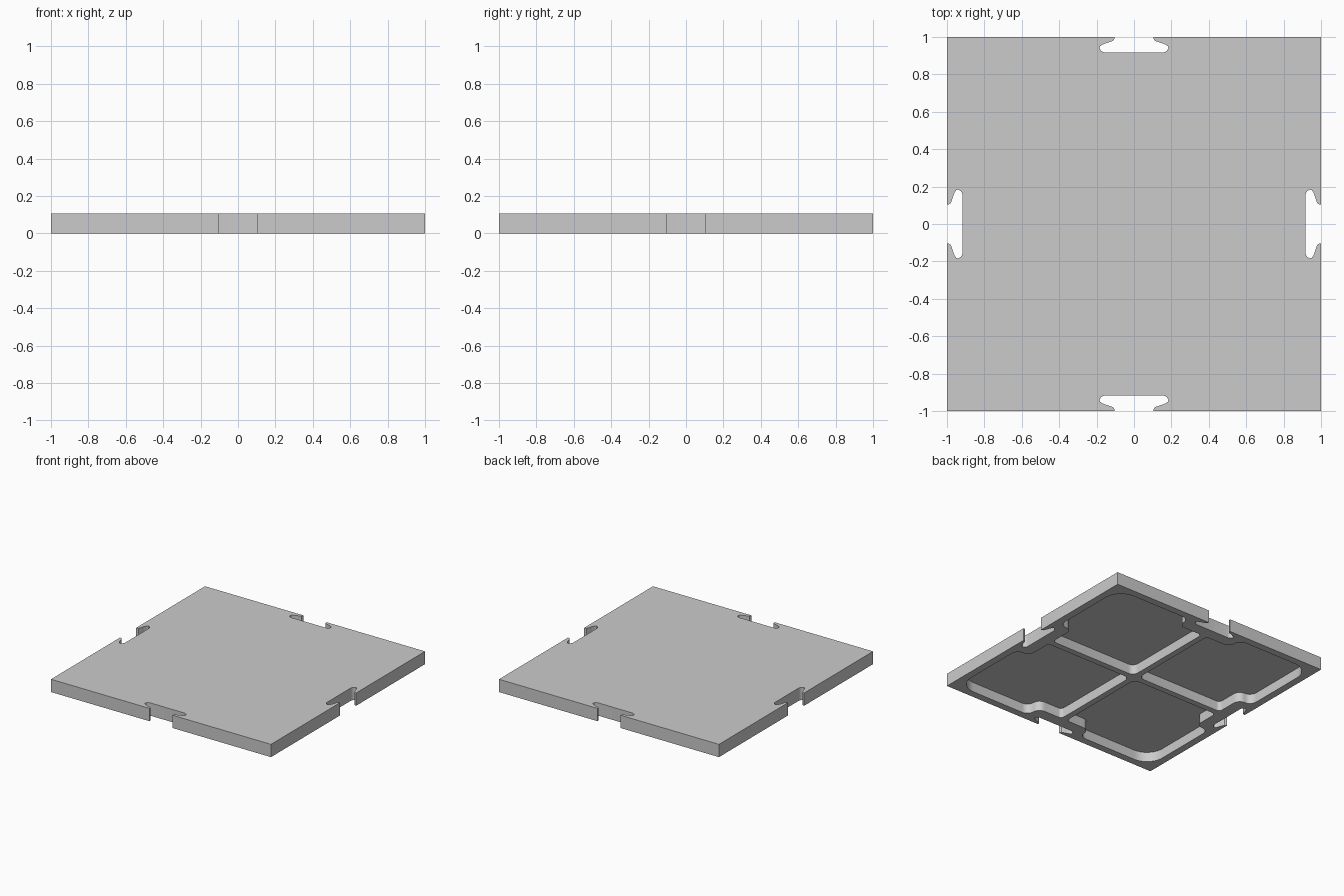
import bpy, bmesh, math
from mathutils import Matrix, Vector

cube = bpy.data.objects.get("Cube")
if cube:
    bpy.data.objects.remove(cube, do_unlink=True)

HEIGHT, POCKET_TOP = 0.105, 0.08
RIM, LEDGE, RIB = 0.94, 0.82, 0.025

grey = bpy.data.materials.new("plain_grey")
grey.use_nodes = True
color = (0.6, 0.6, 0.6, 1)
grey.diffuse_color = color
grey.node_tree.nodes["Principled BSDF"].inputs["Base Color"].default_value = color


def arc(cx, cy, r, start, end, steps=8):
    angles = [math.radians(start + (end - start) * i / steps) for i in range(steps + 1)]
    return [Vector((cx + r * math.cos(a), cy + r * math.sin(a), 0)) for a in angles]


def prism(name, points, z0, z1):
    bm = bmesh.new()
    base = bm.faces.new([bm.verts.new((p.x, p.y, z0)) for p in points])
    top = bmesh.ops.extrude_face_region(bm, geom=[base])["geom"]
    bmesh.ops.translate(bm, vec=(0, 0, z1 - z0),
                        verts=[g for g in top if isinstance(g, bmesh.types.BMVert)])
    bmesh.ops.recalc_face_normals(bm, faces=bm.faces)
    mesh = bpy.data.meshes.new(name)
    bm.to_mesh(mesh)
    bm.free()
    mesh.materials.append(grey)
    obj = bpy.data.objects.new(name, mesh)
    bpy.context.collection.objects.link(obj)
    return obj


# Connector slot on one edge: (half width, depth), from the mouth to its back wall
slot = [(0.104, 0), (0.105, 0.01), (0.109, 0.018), (0.12, 0.024), (0.137, 0.029),
        (0.155, 0.035), (0.171, 0.042), (0.181, 0.05), (0.184, 0.058),
        (0.181, 0.067), (0.174, 0.075), (0.164, 0.081), (0.152, 0.083)]
side = [Vector((-w, d - 1, 0)) for w, d in slot]
side += [Vector((w, d - 1, 0)) for w, d in reversed(slot)]
side.append(Vector((1, -1, 0)))

# Tile outline: the same side turned four times
outline = []
for k in range(4):
    turn = Matrix.Rotation(k * math.pi / 2, 3, 'Z')
    outline += [turn @ p for p in side]
tile = prism("floor_tile", outline, 0, HEIGHT)

# Pocket outline: half of it, then its mirror image across the diagonal
bend = (RIM - LEDGE) / 2
half = arc(RIB + 0.05, RIB + 0.05, 0.05, 225, 180, 4)
half += arc(RIB + 0.03, LEDGE - 0.03, 0.03, 180, 90, 5)
half += arc(0.19, LEDGE + bend, bend, 270, 360)
half += arc(0.19 + 2 * bend, LEDGE + bend, bend, 180, 90)
half += arc(RIM - 0.15, RIM - 0.15, 0.15, 90, 45, 6)
pocket = half + [Vector((p.y, p.x, 0)) for p in reversed(half[1:-1])]

# Hollow the underside, leaving a rim and crossed ribs
for k in range(4):
    turn = Matrix.Rotation(k * math.pi / 2, 3, 'Z')
    cutter = prism("pocket_cutter", [turn @ p for p in pocket], -0.05, POCKET_TOP)
    cutter.hide_render = True
    cut = tile.modifiers.new("pocket", 'BOOLEAN')
    cut.operation = 'DIFFERENCE'
    cut.solver = 'EXACT'
    cut.object = cutter
    bpy.context.view_layer.objects.active = tile
    bpy.ops.object.modifier_apply(modifier=cut.name)
    bpy.data.objects.remove(cutter, do_unlink=True)

# Smooth the rounded walls, keep the rims sharp
bpy.ops.object.select_all(action='DESELECT')
tile.select_set(True)
bpy.context.view_layer.objects.active = tile
bpy.ops.object.shade_smooth_by_angle(angle=math.radians(30))
